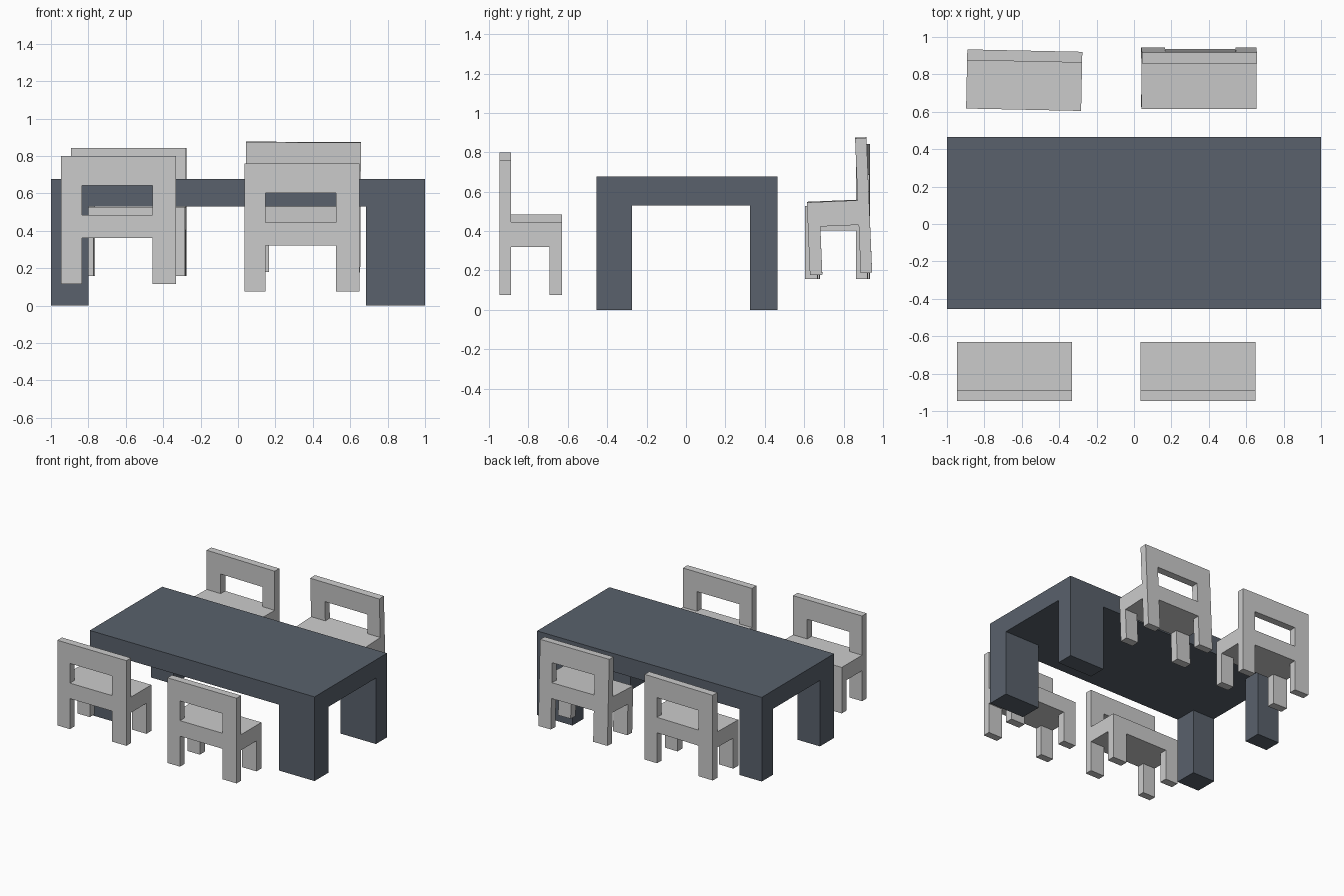
import bpy, bmesh
from math import radians
from mathutils import Matrix, Euler

if "Cube" in bpy.data.objects:
    bpy.data.objects.remove(bpy.data.objects["Cube"])


def block_mesh(name, xs, ys, zs, solid):
    """Watertight blocky mesh: cells between the break lines, outer faces only."""
    dims = (len(xs) - 1, len(ys) - 1, len(zs) - 1)

    def filled(c):
        return all(0 <= c[a] < dims[a] for a in range(3)) and solid(*c)

    bm = bmesh.new()
    verts = {}

    def vert(k):
        if k not in verts:
            verts[k] = bm.verts.new((xs[k[0]], ys[k[1]], zs[k[2]]))
        return verts[k]

    cells = [(i, j, k) for i in range(dims[0]) for j in range(dims[1]) for k in range(dims[2])]
    for c in filter(filled, cells):
        for a in range(3):
            u, v = (a + 1) % 3, (a + 2) % 3
            for side in (0, 1):
                n = list(c)
                n[a] += 2 * side - 1
                if filled(tuple(n)):
                    continue
                loop = []
                for du, dv in ((0, 0), (1, 0), (1, 1), (0, 1)):
                    p = list(c)
                    p[a] += side
                    p[u] += du
                    p[v] += dv
                    loop.append(vert(tuple(p)))
                bm.faces.new(loop if side else loop[::-1])
    mesh = bpy.data.meshes.new(name)
    bm.to_mesh(mesh)
    bm.free()
    return mesh


def place(name, mesh, loc=(0, 0, 0), tilt=(0, 0, 0), turn=0):
    ob = bpy.data.objects.new(name, mesh)
    bpy.context.collection.objects.link(ob)
    rot = Euler([radians(t) for t in tilt]).to_matrix().to_4x4()
    ob.matrix_world = Matrix.Translation(loc) @ rot @ Matrix.Rotation(radians(turn), 4, 'Z')
    return ob


# Table: slab on four corner legs
table = block_mesh("table", (-1, -0.8, 0.685, 1), (-0.455, -0.275, 0.325, 0.465), (0, 0.53, 0.677),
                   lambda i, j, k: k == 1 or (i != 1 and j != 1))
slate = bpy.data.materials.new("slate")
slate.diffuse_color = (0.1, 0.12, 0.15, 1)
slate.use_nodes = True
slate.node_tree.nodes["Principled BSDF"].inputs["Base Color"].default_value = slate.diffuse_color
table.materials.append(slate)
place("table", table)

# Chair: legs, seat, and a backrest with a window resting on the seat
chair = block_mesh("chair", (-0.3075, -0.196, 0.181, 0.3075), (-0.158, -0.1, 0.095, 0.158),
                   (0, 0.245, 0.37, 0.528, 0.685),
                   lambda i, j, k: (k == 0 and i != 1 and j != 1) or k == 1
                   or (k == 2 and j == 0 and i != 1) or (k == 3 and j == 0))

# Front pair upright, back pair turned round and slightly tilted
place("front_left_chair", chair, (-0.638, -0.788, 0.115))
place("front_right_chair", chair, (0.342, -0.788, 0.075))
place("back_left_chair", chair, (-0.587, 0.769, 0.158), (0, 0, -1.2), 180)
place("back_right_chair", chair, (0.346, 0.787, 0.184), (2.4, 0.3, 0), 180)
